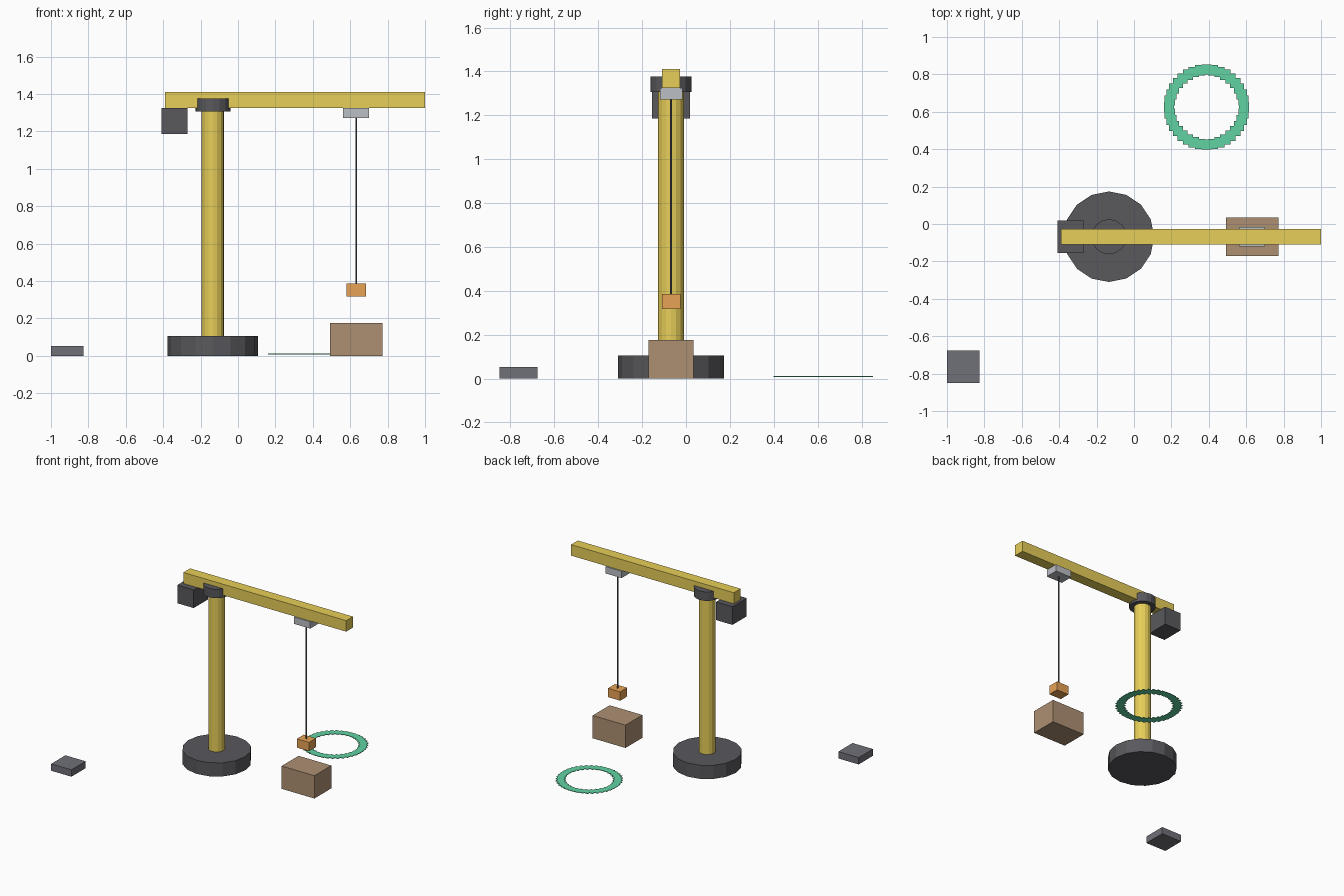
import bpy, bmesh
from math import cos, sin, tau
from mathutils import Matrix, Vector

if "Cube" in bpy.data.objects:
    bpy.data.objects.remove(bpy.data.objects["Cube"])


def mat(name, r, g, b):
    m = bpy.data.materials.new(name)
    m.diffuse_color = (r, g, b, 1)
    m.use_nodes = True
    m.node_tree.nodes["Principled BSDF"].inputs["Base Color"].default_value = m.diffuse_color
    return m


YELLOW = mat("yellow_paint", 0.80, 0.62, 0.10)
DARK = mat("dark_steel", 0.10, 0.10, 0.11)
STEEL = mat("light_steel", 0.50, 0.52, 0.55)
CABLE = mat("cable_grey", 0.12, 0.12, 0.13)
ORANGE = mat("orange_paint", 0.80, 0.36, 0.09)
WOOD = mat("crate_wood", 0.42, 0.28, 0.17)
SLATE = mat("slate", 0.16, 0.16, 0.19)
GREEN = mat("marker_green", 0.12, 0.65, 0.36)


def finish(name, bm, material):
    me = bpy.data.meshes.new(name)
    bm.to_mesh(me)
    bm.free()
    me.materials.append(material)
    ob = bpy.data.objects.new(name, me)
    bpy.context.collection.objects.link(ob)
    return ob


def add_box(bm, lo, hi):
    lo, hi = Vector(lo), Vector(hi)
    m = Matrix.Translation((lo + hi) / 2) @ Matrix.Diagonal((*(hi - lo), 1))
    bmesh.ops.create_cube(bm, size=1, matrix=m)


def box(name, lo, hi, material):
    bm = bmesh.new()
    add_box(bm, lo, hi)
    return finish(name, bm, material)


def cylinder(name, x, y, z0, z1, r, sides, material):
    bm = bmesh.new()
    bmesh.ops.create_cone(bm, cap_ends=True, segments=sides, radius1=r, radius2=r,
                          depth=z1 - z0,
                          matrix=Matrix.Translation((x, y, (z0 + z1) / 2)))
    return finish(name, bm, material)


# Mast on its round base, with the slewing collar
MX, MY = -0.134, -0.068
cylinder("base", MX, MY, 0, 0.105, 0.242, 16, DARK)
cylinder("mast", MX, MY, 0.10, 1.31, 0.06, 16, YELLOW)
cylinder("collar", MX, MY, 1.307, 1.376, 0.094, 16, DARK)

# Boom with counterweight and trolley
box("boom", (-0.39, MY - 0.041, 1.325), (1.0, MY + 0.041, 1.41), YELLOW)
box("counterweight", (-0.41, MY - 0.087, 1.185), (-0.27, MY + 0.087, 1.325), DARK)
box("trolley", (0.562, MY - 0.051, 1.272), (0.70, MY + 0.051, 1.325), STEEL)

# Hanging line and hook block
cylinder("cable", 0.632, MY, 0.38, 1.275, 0.005, 8, CABLE)
box("hook_block", (0.58, MY - 0.042, 0.318), (0.684, MY + 0.042, 0.386), ORANGE)

# Ground items
box("crate", (0.492, MY - 0.103, 0), (0.772, MY + 0.103, 0.176), WOOD)
box("control_block", (-1.0, -0.85, 0), (-0.827, -0.677, 0.053), SLATE)

# Target ring: square tiles set round a circle without turning
bm = bmesh.new()
N, R, H = 36, 0.2, 0.027
for i in range(N):
    x, y = 0.388 + R * cos(tau * i / N), 0.625 + R * sin(tau * i / N)
    add_box(bm, (x - H, y - H, 0.008), (x + H, y + H, 0.012))
finish("target_ring", bm, GREEN)
